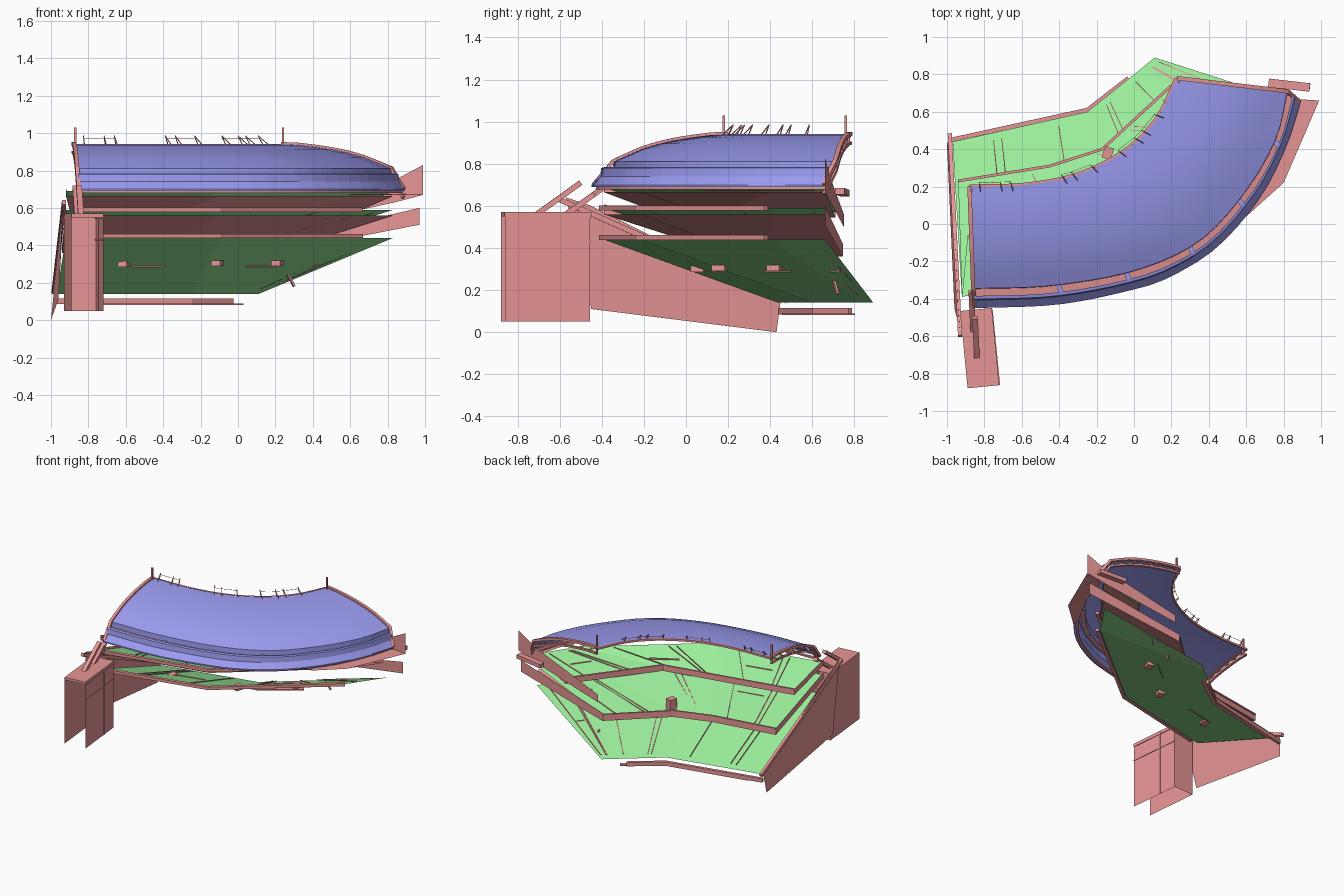
import bpy, bmesh, math
from mathutils import Vector as V

if "Cube" in bpy.data.objects:
    bpy.data.objects.remove(bpy.data.objects["Cube"])


def material(name, col):
    m = bpy.data.materials.new(name)
    m.diffuse_color = (*col, 1)
    m.use_nodes = True
    m.node_tree.nodes["Principled BSDF"].inputs["Base Color"].default_value = m.diffuse_color
    return m


RED = material("steel_red", (0.80, 0.30, 0.30))
GREEN = material("seat_green", (0.33, 0.86, 0.33))
BLUE = material("roof_blue", (0.33, 0.33, 0.88))


def finish(name, bm, mat):
    me = bpy.data.meshes.new(name)
    bm.to_mesh(me)
    bm.free()
    me.materials.append(mat)
    ob = bpy.data.objects.new(name, me)
    bpy.context.collection.objects.link(ob)
    return ob


def sheet(name, rows, mat, up=True, smooth=False):
    """Loft rows of points into one surface."""
    bm = bmesh.new()
    vs = [[bm.verts.new(p) for p in r] for r in rows]
    for a, b in zip(vs, vs[1:]):
        for i in range(len(a) - 1):
            bm.faces.new((a[i], a[i + 1], b[i + 1], b[i])).smooth = smooth
    bm.normal_update()
    if (sum(f.normal.z for f in bm.faces) < 0) == up:
        bmesh.ops.reverse_faces(bm, faces=bm.faces)
    return finish(name, bm, mat)


def beam(name, pts, w, h, mat=RED, bm=None):
    """Rectangular bar along a path."""
    own = bm is None
    bm = bm or bmesh.new()
    pts = [V(p) for p in pts]
    rings = []
    for i, p in enumerate(pts):
        d = (pts[min(i + 1, len(pts) - 1)] - pts[max(i - 1, 0)]).normalized()
        side = d.cross(V((0, 0, 1)))
        side = side.normalized() if side.length > 1e-3 else V((1, 0, 0))
        n = side.cross(d)
        rings.append([bm.verts.new(p + side * a * w / 2 + n * b * h / 2)
                      for a, b in ((-1, -1), (1, -1), (1, 1), (-1, 1))])
    for a, b in zip(rings, rings[1:]):
        for k in range(4):
            bm.faces.new((a[k], a[(k + 1) % 4], b[(k + 1) % 4], b[k]))
    bm.faces.new(rings[0][::-1])
    bm.faces.new(rings[-1])
    if own:
        bmesh.ops.recalc_face_normals(bm, faces=bm.faces)
        return finish(name, bm, mat)


def spline(pts, n):
    """Smooth curve through points, resampled evenly."""
    p = [V(q) for q in pts]
    p = [2 * p[0] - p[1]] + p + [2 * p[-1] - p[-2]]
    fine = []
    for i in range(1, len(p) - 2):
        a, b, c, d = p[i - 1:i + 3]
        for k in range(20):
            t = k / 20
            fine.append(0.5 * (2 * b + (c - a) * t + (2 * a - 5 * b + 4 * c - d) * t * t
                               + (3 * b - a - 3 * c + d) * t ** 3))
    fine.append(p[-2])
    acc = [0]
    for a, b in zip(fine, fine[1:]):
        acc.append(acc[-1] + (b - a).length)
    out, j = [], 0
    for k in range(n):
        s = acc[-1] * k / (n - 1)
        while j < len(fine) - 2 and acc[j + 1] < s:
            j += 1
        out.append(fine[j].lerp(fine[j + 1], (s - acc[j]) / (acc[j + 1] - acc[j])))
    return out


def at(pts, z):
    return [V((p[0], p[1], z)) for p in pts]


# Roof shell: arc loft with a curved cross profile
N = 25
inner = spline([(-.88, .2), (-.58, .21), (-.3, .265), (-.05, .39), (.12, .56), (.23, .78)], N)
outer = spline([(-.86, -.345), (-.45, -.33), (0, -.25), (.35, -.09), (.6, .18), (.76, .46), (.82, .71)], N)
rim = spline([(-.85, -.45), (-.4, -.43), (0, -.35), (.2, -.28), (.45, -.12), (.68, .15), (.82, .43), (.89, .65)], N)
profile = [(0, .94), (.15, .937), (.3, .927), (.45, .914), (.6, .896), (.75, .871), (.88, .84), (1, .81)]


def across(t, z):
    return [V((*a.lerp(b, t), z)) for a, b in zip(inner, outer)]


sheet("roof_shell", [across(t, z) for t, z in profile], BLUE, smooth=True)


def band(t, z):
    return [V((*a.lerp(b, t), z)) for a, b in zip(outer, rim)]


# Gutter and stepped blue rim outside the roof
sheet("roof_edge_drop", [band(0, .81), band(0.02, .77)], BLUE)
sheet("gutter", [band(0, .77), band(.38, .765)], RED)
sheet("rim_band", [band(.38, .785), band(.55, .78), band(.6, .74), band(1, .70), band(1, .69)], BLUE)
beam("rim_bottom_beam", band(.7, .685), .02, .012)
beam("roof_inner_beam", across(-.01, .935), .012, .015)
bm = bmesh.new()
for i in (5, 9, 13, 17, 21):
    beam("", [band(0, .77)[i], band(.45, .77)[i]], .025, .015, bm=bm)
finish("gutter_brackets", bm, BLUE)

# Arched end trusses with a lower chord
for i, nm in ((0, "left"), (N - 1, "right")):
    top = [across(t, z + .003)[i] for t, z in profile] + [band(.9, .70)[i]]
    low = [p - V((0, 0, .045)) for p in top]
    beam(nm + "_end_truss_top", top, .022, .018)
    beam(nm + "_end_truss_bottom", low, .018, .014)
    bm = bmesh.new()
    for a, b in zip(top, low[1:]):
        beam("", [a, b], .008, .008, bm=bm)
    finish(nm + "_end_truss_web", bm, RED)
    x, y = inner[i]
    beam(nm + "_roof_mast", [(x + .01, y - .02, .88), (x + .01, y - .02, 1.03)], .012, .012)

# Floodlight spikes and wires along the inner roof edge
bm = bmesh.new()
for group in ((1, 3, 4), (9, 10, 12), (15, 17, 18, 20)):
    tips = []
    for i in group:
        p, q = across(.0, .94)[i], across(.05, .94)[i]
        tip = p + (p - q) * .8 + V((0, 0, .045))
        beam("", [p, tip], .004, .004, bm=bm)
        beam("", [q, tip], .004, .004, bm=bm)
        tips.append(tip)
    beam("", [t - V((0, 0, .015)) for t in tips], .002, .002, bm=bm)
finish("floodlight_spikes", bm, RED)

# Seating tiers: green deck, red soffit on upper tiers, parapet
back = [(-.92, -.39), (-.1, -.21), (.65, .4), (.83, .66)]
tiers = [
    ("lower", [(-.97, .44), (-.25, .6), (.05, .84), (.11, .89)], .14, .44, 0),
    ("middle", [(-.94, .23), (-.45, .31), (-.17, .4), (.2, .74)], .39, .59, .03),
    ("upper", [(-.89, -.07), (-.4, .03), (.11, .13), (.55, .71)], .57, .69, .025)]
for nm, front, z0, z1, thick in tiers:
    f, b = at(front, z0), at(back, z1)
    sheet(nm + "_tier_deck", [f, b], GREEN)
    if thick:
        d, e = V((0, 0, thick)), V((0, 0, .018))
        sheet(nm + "_tier_soffit", [[p - d for p in f], [p - d for p in b]], RED, up=False)
        sheet(nm + "_tier_front_wall", [[p - d for p in f], [p + e for p in f]], RED)
        beam(nm + "_tier_parapet_cap", [p + e for p in f], .015, .01)
        sheet(nm + "_tier_left_end", [[f[0] - d, b[0] - d], [f[0] + e, b[0] + e]], RED)
    # Aisle rails and a mid-tier cross aisle
    bm = bmesh.new()
    for s in range(3):
        for u in (.3, .36, .78):
            lift = V((0, 0, .005))
            p, q = f[s].lerp(f[s + 1], u) + lift, b[s].lerp(b[s + 1], u) + lift
            beam("", [p.lerp(q, .05), p.lerp(q, .92)], .005, .006, bm=bm)
        p, q = f[s].lerp(b[s], .5), f[s + 1].lerp(b[s + 1], .5)
        beam("", [p.lerp(q, .42), p.lerp(q, .72)], .008, .01, bm=bm)
    finish(nm + "_tier_aisles", bm, RED)

# Rear edge beams
for nm, z in (("lower", .45), ("middle", .59)):
    beam(nm + "_rear_beam", at([(-.87, -.4), (-.1, -.23), (.66, .38)], z), .025, .022)

# Right end walls of the two upper tiers, sweeping out past the rim
sheet("middle_right_end_wall", [[(.2, .745, .36), (.97, .66, .51)], [(.2, .745, .42), (.97, .66, .60)]], RED)
sheet("upper_right_end_wall", [[(.24, .75, .50), (.84, .68, .63), (.99, .66, .67)],
                               [(.24, .75, .56), (.84, .68, .75), (.99, .66, .83)]], RED)
sheet("right_flank_soffit", [[(.6, .04, .67), (.8, .22, .67), (.99, .66, .67)],
                             [(.6, .1, .675), (.74, .35, .675), (.84, .67, .675)]], RED)

# Barrier along the pitch
beam("pitch_barrier", [(-.98, .45, .1), (-.25, .61, .1), (-.03, .78, .1)], .022, .03)
beam("pitch_barrier_rail", [(-.87, .47, .085), (-.25, .6, .085), (.02, .79, .085)], .03, .008)

# Entrance boxes in the decks
for k, (x, y, z, h) in enumerate([(-.62, .06, .3, .03), (-.12, .16, .305, .03), (.2, .42, .305, .03), (-.15, .38, .43, .12)]):
    beam(f"entrance_box_{k + 1}", [(x, y - .03, z), (x + .02, y + .03, z)], .05, h)

# Left end wall
outline = [(-.93, -.57, .64), (-.96, -.45, .11), (-1.0, .43, 0), (-.985, .45, .15), (-.94, -.45, .6)]
bm = bmesh.new()
bm.faces.new([bm.verts.new(p) for p in outline])
finish("left_end_wall", bm, RED)
beam("left_wall_coping", [(-.93, -.6, .63), (-.985, .48, .15)], .022, .025)

# Stair tower: two side walls, inner end wall and roof, open at front and below
A, B, C, D = (-.89, -.88), (-.72, -.86), (-.76, -.455), (-.93, -.46)
for nm, p, q in (("left", A, D), ("right", B, C), ("rear", C, D)):
    sheet(f"tower_{nm}_wall", [at((p, q), .05), at((p, q), .56)], RED)
mid = [((A[0] + B[0]) / 2, -.87), ((C[0] + D[0]) / 2, -.457)]
beam("tower_roof", at(mid, .56), .17, .02)
for z in (.43, .545):
    beam("tower_wall_rail", at((B, C), z), .008, .008)
beam("tower_wall_seam", [(-.745, -.6, .05), (-.745, -.6, .56)], .008, .008)

# Raking struts from roof to tower
for k, (y, x) in enumerate(((-.36, -.87), (-.5, -.85))):
    beam(f"raking_strut_{k + 1}", [(x, y, .71), (x + .01, y - .21, .56)], .03, .025)

# Link beam and small post at the right end
beam("right_link_beam", [(.72, .755, .66), (.94, .73, .67)], .045, .03)
beam("right_post", [(.3, .72, .18), (.26, .70, .26)], .012, .012)
